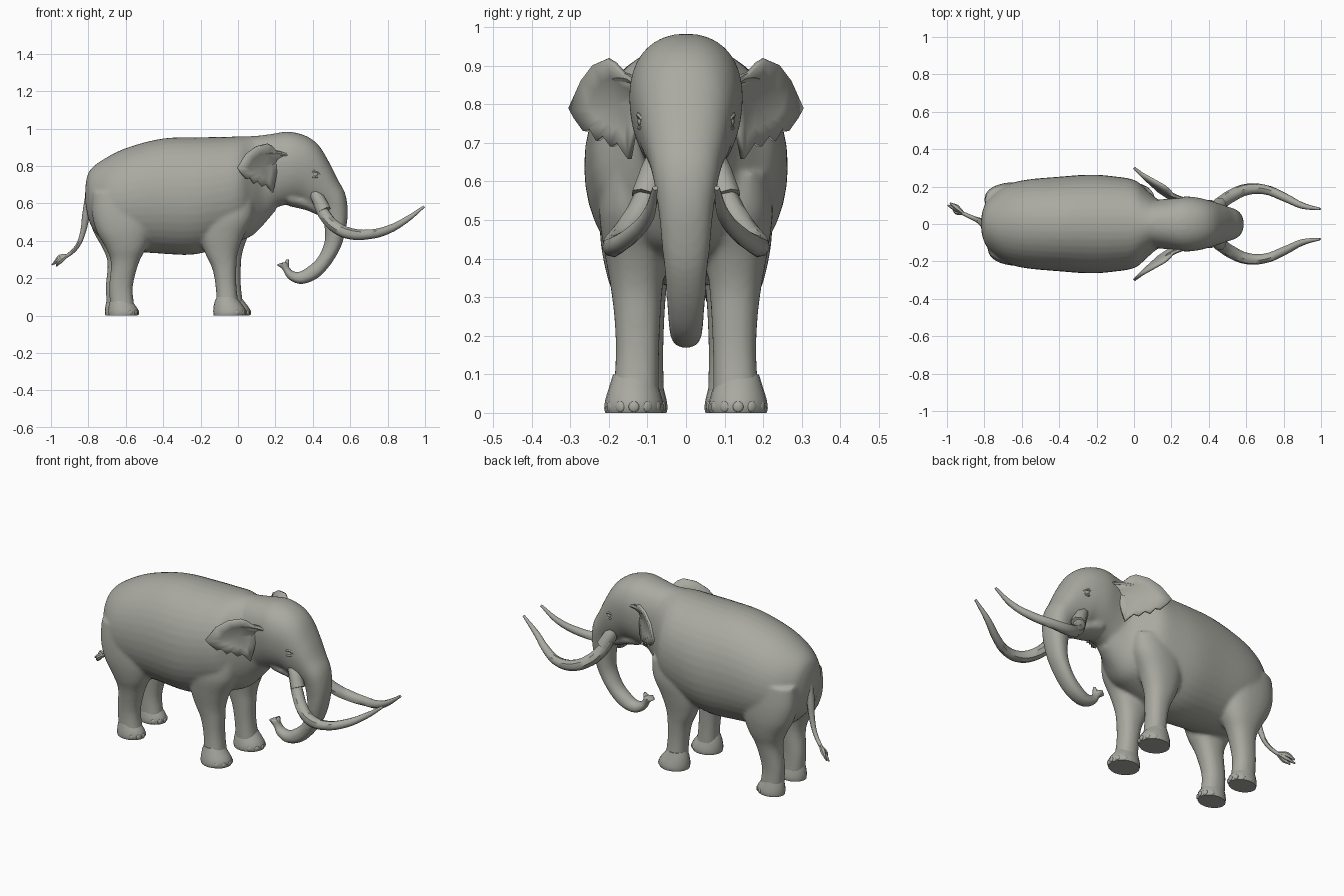
import bpy, bmesh, math
from mathutils import Vector

cube = bpy.data.objects.get("Cube")
if cube:
    bpy.data.objects.remove(cube)

grey = bpy.data.materials.new("hide_grey")
grey.use_nodes = True
colour = (0.40, 0.40, 0.36, 1)
grey.diffuse_color = colour
grey.node_tree.nodes["Principled BSDF"].inputs["Base Color"].default_value = colour


def add_object(name, bm):
    bmesh.ops.recalc_face_normals(bm, faces=bm.faces)
    mesh = bpy.data.meshes.new(name)
    bm.to_mesh(mesh)
    bm.free()
    mesh.materials.append(grey)
    obj = bpy.data.objects.new(name, mesh)
    bpy.context.collection.objects.link(obj)
    return obj


def select(objs):
    bpy.ops.object.select_all(action='DESELECT')
    for o in objs:
        o.select_set(True)
    bpy.context.view_layer.objects.active = objs[0]


def smooth(obj, degrees=35):
    select([obj])
    bpy.ops.object.shade_smooth_by_angle(angle=math.radians(degrees))


def spline(rows, steps):
    """Catmull-Rom through rows of section values."""
    rows = [Vector(r) for r in rows]
    out = []
    for i in range(len(rows) - 1):
        a, b = rows[max(i - 1, 0)], rows[i]
        c, d = rows[i + 1], rows[min(i + 2, len(rows) - 1)]
        for k in range(steps):
            t = k / steps
            out.append(b + (c - a) * (t / 2) + (a * 2 - b * 5 + c * 4 - d) * (t * t / 2)
                       + (b * 3 - a - c * 3 + d) * (t ** 3 / 2))
    return out + [rows[-1]]


def loft(name, sections, sides=40, steps=4, power=2.0, taper=0.0):
    """Sections: one edge (x, z), the opposite edge (x, z), half width, optional y."""
    bm = bmesh.new()
    rings = []
    sections = [tuple(s) + (0,) * (6 - len(s)) for s in sections]
    for ax, az, bx, bz, w, y in spline(sections, steps):
        ring = []
        for k in range(sides):
            t = math.tau * k / sides
            c, s = math.cos(t), math.sin(t)
            c = math.copysign(abs(c) ** (2 / power), c)
            s = math.copysign(abs(s) ** (2 / power), s)
            ring.append(bm.verts.new(((ax + bx) / 2 + c * (ax - bx) / 2,
                                      y + s * w * (1 + taper * c),
                                      (az + bz) / 2 + c * (az - bz) / 2)))
        rings.append(ring)
    for p, q in zip(rings, rings[1:]):
        for k in range(sides):
            n = (k + 1) % sides
            bm.faces.new((p[k], p[n], q[n], q[k]))
    bm.faces.new(rings[0])
    bm.faces.new(rings[-1])
    return add_object(name, bm)


def tube(name, points, res=2):
    """Round tapering tube through (x, y, z, radius) points."""
    cu = bpy.data.curves.new(name, 'CURVE')
    cu.dimensions = '3D'
    cu.bevel_depth, cu.bevel_resolution = 1, res
    cu.resolution_u, cu.use_fill_caps = 4, True
    sp = cu.splines.new('BEZIER')
    sp.bezier_points.add(len(points) - 1)
    for bp, (x, y, z, r) in zip(sp.bezier_points, points):
        bp.co, bp.radius = (x, y, z), r
        bp.handle_left_type = bp.handle_right_type = 'AUTO'
    obj = bpy.data.objects.new(name, cu)
    bpy.context.collection.objects.link(obj)
    cu.materials.append(grey)
    select([obj])
    bpy.ops.object.convert(target='MESH')
    smooth(obj, 45)


def ball(name, loc, scale, turn=0):
    bm = bmesh.new()
    bmesh.ops.create_uvsphere(bm, u_segments=12, v_segments=8, radius=1)
    obj = add_object(name, bm)
    obj.location, obj.scale = loc, scale
    obj.rotation_euler.z = turn
    smooth(obj, 60)


# Torso, from rump to neck
hide = [loft("body", [
    (-.818, .62, -.805, .54, .05), (-.812, .72, -.79, .49, .09), (-.785, .785, -.76, .44, .14),
    (-.70, .847, -.68, .37, .205), (-.58, .902, -.58, .345, .236), (-.40, .947, -.42, .332, .252),
    (-.22, .953, -.25, .325, .264), (-.08, .955, -.12, .355, .254), (0, .958, .01, .40, .234),
    (.06, .959, .08, .43, .18), (.12, .963, .14, .49, .13), (.18, .966, .20, .56, .11)], power=2.05)]

# Head flowing into the curled trunk
hide.append(loft("head_and_trunk", [
    (.08, .958, .10, .52, .125), (.18, .971, .20, .575, .135), (.27, .983, .29, .60, .146),
    (.36, .962, .34, .60, .138), (.43, .912, .37, .58, .124), (.487, .82, .41, .575, .108),
    (.532, .73, .44, .565, .094), (.574, .65, .455, .545, .083), (.587, .55, .462, .48, .07),
    (.574, .45, .465, .41, .062), (.547, .36, .45, .355, .054), (.49, .266, .415, .295, .049),
    (.42, .196, .365, .255, .044), (.335, .168, .33, .235, .038), (.268, .196, .295, .237, .033),
    (.235, .25, .272, .262, .028), (.198, .272, .268, .292, .032)], power=2.2, taper=.1))
hide.append(loft("jaw", [(.28, .68, .27, .585, .09), (.37, .64, .36, .565, .075),
                         (.43, .60, .42, .54, .05), (.465, .56, .45, .53, .025)]))

# Legs: height, front x, back x, half width, distance from the middle
front_leg = [(.62, .10, -.185, .085, .13), (.52, .09, -.20, .095, .13), (.42, .04, -.19, .082, .13),
             (.33, .01, -.162, .068, .128), (.25, .003, -.125, .06, .126),
             (.15, .004, -.107, .056, .126), (.03, .02, -.10, .06, .13)]
hind_leg = [(.66, -.45, -.785, .08, .13), (.55, -.45, -.79, .092, .13), (.45, -.468, -.765, .092, .13),
            (.36, -.50, -.715, .08, .126), (.28, -.54, -.688, .064, .118),
            (.15, -.572, -.698, .052, .111), (.03, -.56, -.69, .054, .11)]
# Each leg: profile, toe x, heel x, foot half width, foot y, stride offset per side
legs = (("front", front_leg, .056, -.12, .077, .135, .012),
        ("hind", hind_leg, -.54, -.702, .064, .112, -.009))
for side, label in ((1, "left"), (-1, "right")):
    for kind, rows, toe, heel, w, fy, stride in legs:
        step = stride * side
        toe, heel, fy = toe + step, heel + step, fy * side
        hide.append(loft("leg", [(f + step, z, b + step, z, hw, y * side)
                                 for z, f, b, hw, y in rows], power=2.3))
        # Broad flat foot
        foot = loft(f"{label}_{kind}_foot", [
            (toe - .055, .10, heel + .018, .10, w * .7, fy),
            (toe - .03, .07, heel + .006, .07, w * .82, fy),
            (toe - .005, .035, heel, .035, w * .96, fy), (toe - .002, .012, heel, .012, w, fy),
            (toe - .006, 0, heel + .002, 0, w * .96, fy)], 20, 2)
        smooth(foot)
        # Low toenails around the front rim
        mid, half = (toe + heel) / 2, (toe - heel) / 2
        for n in range(5):
            a = math.radians((n - 2) * 30)
            ball(f"{label}_{kind}_toenail_{n + 1}",
                 (mid + half * .95 * math.cos(a), fy + w * .92 * math.sin(a), .016),
                 (.007, .014, .014), a)

# Blend the hide into one skin
select(hide)
bpy.ops.object.join()
body = hide[0]
body.name = "body"
remesh = body.modifiers.new("Remesh", 'REMESH')
remesh.mode, remesh.voxel_size, remesh.use_smooth_shade = 'VOXEL', .010, True
relax = body.modifiers.new("Smooth", 'SMOOTH')
relax.factor, relax.iterations = .5, 6
smooth(body, 180)

# Ears: ragged sheets sweeping back, with the top flared outward
ear_outline = [(.28, .862), (.205, .88), (.185, .905), (.16, .917), (.10, .903), (.045, .862),
               (.0, .79), (.015, .765), (.045, .73), (.065, .735), (.085, .705), (.105, .718),
               (.13, .69), (.15, .70), (.185, .658), (.20, .73), (.215, .81), (.28, .84)]
for side, label in ((1, "left"), (-1, "right")):
    bm = bmesh.new()

    def ear_vert(x, z, bulge=0):
        slope = .83 - 2 * max(z - .8, 0)
        return bm.verts.new((x, side * (max(.30 - slope * x, .12) + bulge), z))

    rim = [ear_vert(x, z) for x, z in ear_outline]
    inner = [ear_vert(.13 + (x - .13) * .6, .8 + (z - .8) * .6, -.010) for x, z in ear_outline]
    hub = ear_vert(.13, .80, -.016)
    for k in range(len(rim)):
        n = (k + 1) % len(rim)
        bm.faces.new((rim[k], rim[n], inner[n], inner[k]))
        bm.faces.new((inner[k], inner[n], hub))
    ear = add_object(f"{label}_ear", bm)
    thick = ear.modifiers.new("Solidify", 'SOLIDIFY')
    thick.thickness, thick.offset = .014, 0
    smooth(ear, 30)

    # Fold where the ear meets the head
    tube(f"{label}_ear_fold", [(.15, side * .185, .865, .008), (.21, side * .152, .868, .013),
                               (.29, side * .128, .852, .006)], 1)
    # Eye with lids
    ball(f"{label}_eye", (.412, side * .116, .755), (.016, .010, .012))
    tube(f"{label}_upper_lid", [(.385, side * .119, .757, .005), (.41, side * .122, .772, .007),
                                (.438, side * .109, .755, .005)], 1)
    tube(f"{label}_lower_lid", [(.39, side * .118, .748, .004), (.41, side * .120, .738, .006),
                                (.435, side * .108, .748, .004)], 1)
    # Tusk and the skin socket around its root
    tube(f"{label}_tusk_socket", [(.39, side * .07, .68, .025), (.43, side * .085, .62, .037),
                                  (.46, side * .104, .56, .04)])
    tube(f"{label}_tusk", [
        (.43, side * .09, .60, .03), (.465, side * .113, .535, .034), (.52, side * .15, .475, .034),
        (.60, side * .184, .438, .031), (.70, side * .184, .434, .026), (.80, side * .145, .458, .023),
        (.90, side * .098, .512, .017), (.995, side * .08, .583, .007)])

# Trunk tip finger
tube("trunk_finger", [(.255, 0, .262, .018), (.262, 0, .285, .012), (.266, 0, .30, .006)])

# Tail and its hair tuft
tube("tail", [(-.79, 0, .63, .03), (-.812, .008, .54, .022), (-.828, .018, .45, .016),
              (-.86, .032, .37, .012), (-.91, .055, .322, .010), (-.95, .075, .30, .010)])
for n, (dy, dz) in enumerate(((0, 0), (.012, .012), (-.012, -.008))):
    tube(f"tail_tuft_{n + 1}", [(-.91, .055, .322, .008), (-.95, .078 + dy, .30 + dz, .015),
                                (-.995 + n * .012, .10 + dy, .272 + dz, .004)], 1)
